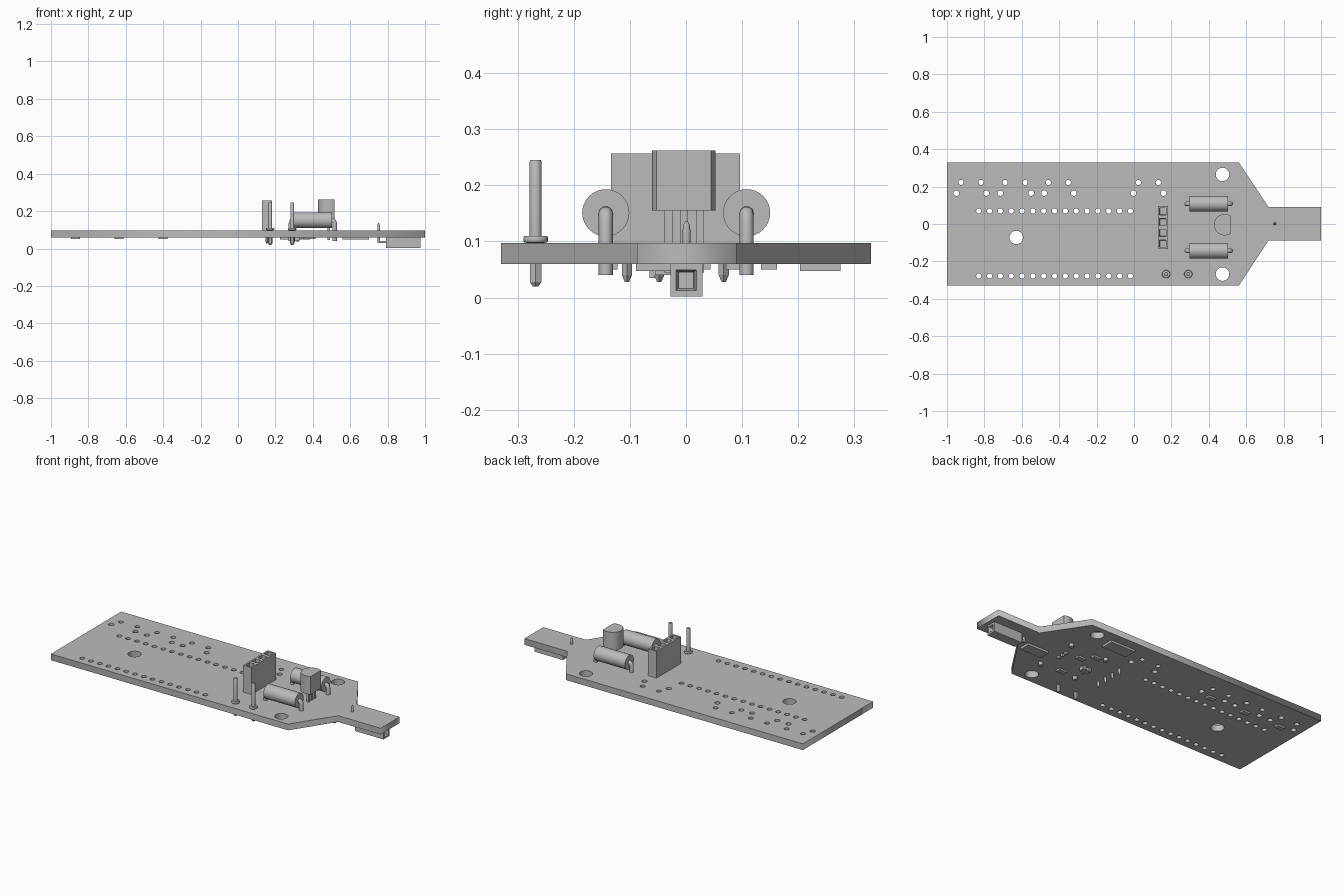
import bpy, bmesh, math
from mathutils import Vector, Matrix

if "Cube" in bpy.data.objects:
    bpy.data.objects.remove(bpy.data.objects["Cube"])

COL = (0.5, 0.5, 0.5, 1)
grey = bpy.data.materials.new("plain grey")
grey.use_nodes = True
grey.diffuse_color = COL
grey.node_tree.nodes["Principled BSDF"].inputs["Base Color"].default_value = COL

BOTTOM, TOP = 0.06, 0.097


def add(name, mesh, smooth=False):
    mesh.materials.clear()
    mesh.materials.append(grey)
    ob = bpy.data.objects.new(name, mesh)
    bpy.context.collection.objects.link(ob)
    if smooth:
        bpy.ops.object.select_all(action='DESELECT')
        ob.select_set(True)
        bpy.context.view_layer.objects.active = ob
        bpy.ops.object.shade_smooth_by_angle(angle=math.radians(40))
    return ob


def finish(name, bm, smooth=False):
    bmesh.ops.recalc_face_normals(bm, faces=bm.faces)
    mesh = bpy.data.meshes.new(name)
    bm.to_mesh(mesh)
    bm.free()
    return add(name, mesh, smooth)


def box_bm(lo, hi):
    lo, hi = Vector(lo), Vector(hi)
    bm = bmesh.new()
    bmesh.ops.create_cube(bm, size=1, matrix=Matrix.Translation((lo + hi) / 2)
                          @ Matrix.Diagonal((*(hi - lo), 1)))
    return bm


def box(name, lo, hi):
    return finish(name, box_bm(lo, hi))


def lathe(name, x, y, profile, sides=20):
    """Turn (radius, height) rings into a closed upright solid."""
    bm = bmesh.new()
    rings = [[bm.verts.new((x + r * math.cos(math.tau * i / sides),
                            y + r * math.sin(math.tau * i / sides), z))
              for i in range(sides)] for r, z in profile]
    for a, b in zip(rings, rings[1:]):
        for i in range(sides):
            j = (i + 1) % sides
            bm.faces.new((a[i], a[j], b[j], b[i]))
    bm.faces.new(rings[0])
    bm.faces.new(rings[-1])
    return finish(name, bm, sides > 8)


def curve_mesh(name, splines, closed, **settings):
    cu = bpy.data.curves.new(name, 'CURVE')
    for key, value in settings.items():
        setattr(cu, key, value)
    for pts in splines:
        sp = cu.splines.new('POLY')
        sp.points.add(len(pts) - 1)
        for p, co in zip(sp.points, pts):
            p.co = (*co, 1)
        sp.use_cyclic_u = closed
    ob = bpy.data.objects.new(name, cu)
    bpy.context.collection.objects.link(ob)
    dg = bpy.context.evaluated_depsgraph_get()
    mesh = bpy.data.meshes.new_from_object(ob.evaluated_get(dg))
    bpy.data.objects.remove(ob)
    return mesh


# Circuit board with drilled holes
outline = [(-1, -.33), (.56, -.33), (.72, -.087), (1, -.087),
           (1, .09), (.72, .09), (.56, .33), (-1, .33)]
holes = [(-.63, -.072, .036), (.473, .265, .036), (.473, -.268, .036)]
for i in range(15):
    holes += [(-.83 + i * .0579, y, .014) for y in (.07, -.278)]
holes += [(x, .222, .014) for x in (-.925, -.818, -.689, -.582, -.458, -.351, .023, .13)]
holes += [(x, .165, .015) for x in (-.95, -.79, -.715, -.55, -.48, -.322, -.003, .158)]
loops = [[(x, y, 0) for x, y in outline]]
for x, y, r in holes:
    n = 32 if r > .03 else 16
    loops.append([(x + r * math.cos(math.tau * i / n), y + r * math.sin(math.tau * i / n), 0)
                  for i in range(n)])
board = curve_mesh("circuit_board", loops, True, dimensions='2D', fill_mode='BOTH',
                   extrude=(TOP - BOTTOM) / 2)
board.transform(Matrix.Translation((0, 0, (TOP + BOTTOM) / 2)))
add("circuit_board", board)

# Four-way socket header: one box split into cells, each with a sunken opening
y0, pitch = -.134, .0575
bm = box_bm((.127, y0, TOP), (.182, y0 + 4 * pitch, .257))
for i in range(1, 4):
    bmesh.ops.bisect_plane(bm, geom=bm.verts[:] + bm.edges[:] + bm.faces[:],
                           plane_co=(0, y0 + i * pitch, 0), plane_no=(0, 1, 0))
bm.normal_update()
cells = [f for f in bm.faces if f.normal.z > .9]
bmesh.ops.inset_individual(bm, faces=cells, thickness=.014)
bmesh.ops.inset_individual(bm, faces=cells, thickness=.002, depth=-.04)
finish("socket_header", bm)
for i in range(4):
    lathe(f"header_pin_{i + 1}", .155, y0 + (i + .5) * pitch,
          [(.004, .028), (.009, .04), (.009, TOP)], 4)

# Two lying resistors with bent leads
for side, y in (("left", .108), ("right", -.143)):
    bm = bmesh.new()
    bmesh.ops.create_cone(bm, cap_ends=True, segments=32, radius1=.042, radius2=.042,
                          depth=.206, matrix=Matrix.Translation((.4, y, .151))
                          @ Matrix.Rotation(math.pi / 2, 4, 'Y'))
    finish(f"resistor_body_{side}", bm, True)
    for end, s in (("inner", -1), ("outer", 1)):
        path = [(.4 + s * .095, y, .151), (.4 + s * .106, y, .15), (.4 + s * .114, y, .145),
                (.4 + s * .117, y, .135), (.4 + s * .117, y, .04)]
        add(f"resistor_lead_{side}_{end}",
            curve_mesh("lead", [path], False, dimensions='3D', bevel_depth=.0125,
                       bevel_resolution=3, use_fill_caps=True), True)

# Transistor: D-shaped body, flat side outward, on three legs
bm = bmesh.new()
rim = [(.515, -.033), (.515, .033)]
rim += [(.485 + .057 * math.cos(a), .057 * math.sin(a))
        for a in (math.radians(58 + i * 244 / 20) for i in range(21))]
low = bm.faces.new([bm.verts.new((x, y - .004, .155)) for x, y in rim[2:]])
up = bmesh.ops.extrude_face_region(bm, geom=[low])["geom"]
bmesh.ops.translate(bm, vec=(0, 0, .107),
                    verts=[v for v in up if isinstance(v, bmesh.types.BMVert)])
if not any(f.normal.z < 0 and f is low for f in bm.faces if f.is_valid):
    bmesh.ops.holes_fill(bm, edges=[e for e in bm.edges if e.is_boundary])
finish("transistor_body", bm, True)
for i, y in enumerate((-.031, -.003, .025)):
    box(f"transistor_leg_{i + 1}", (.478, y - .007, .045), (.492, y + .007, .16))

# Two upright contact pins with collars and hexagonal tails
for i, x in enumerate((.172, .29)):
    lathe(f"contact_pin_{i + 1}", x, -.268,
          [(.011, TOP), (.02, TOP + .001), (.022, .101), (.022, .107), (.02, .11),
           (.0105, .11), (.0105, .242), (.009, .245)])
    lathe(f"contact_pin_tail_{i + 1}", x, -.268, [(.006, .02), (.012, .028), (.012, TOP)], 6)

# Tail-end connector with a tapered square opening, and its pin
bm = box_bm((.79, -.028, .002), (.977, .029, BOTTOM))
bm.normal_update()
front = [f for f in bm.faces if f.normal.x > .9]
bmesh.ops.inset_individual(bm, faces=front, thickness=.015)
bmesh.ops.inset_individual(bm, faces=front, thickness=.006, depth=-.02)
bmesh.ops.inset_individual(bm, faces=front, thickness=.0005, depth=-.06)
finish("edge_connector", bm)
lathe("connector_pin", .752, .001,
      [(.006, .03), (.007, .033), (.007, .12), (.005, .131), (.002, .136)], 12)
box("connector_pin_foot", (.75, -.005, .03), (.8, .007, .04))

# Small flat chips under the board: centre x, centre y, size x, size y, lowest z
chips = [(-.87, .148, .048, .028, .05), (-.635, .148, .048, .028, .05),
         (-.4, .148, .048, .028, .05), (.305, .239, .16, .072, .047),
         (.63, -.058, .14, .063, .047), (.38, -.136, .05, .028, .05),
         (.39, .03, .048, .028, .05), (.33, .085, .048, .028, .05),
         (.3, -.04, .055, .03, .04)]
for i, (x, y, w, d, z) in enumerate(chips):
    box(f"chip_{i + 1}", (x - w / 2, y - d / 2, z), (x + w / 2, y + d / 2, BOTTOM))

# Three feet on the small raised chip
for i, (dx, dy) in enumerate(((-.018, .02), (.018, .02), (0, -.02))):
    box(f"chip_foot_{i + 1}", (.295 + dx, -.045 + dy, .035), (.305 + dx, -.035 + dy, BOTTOM))
